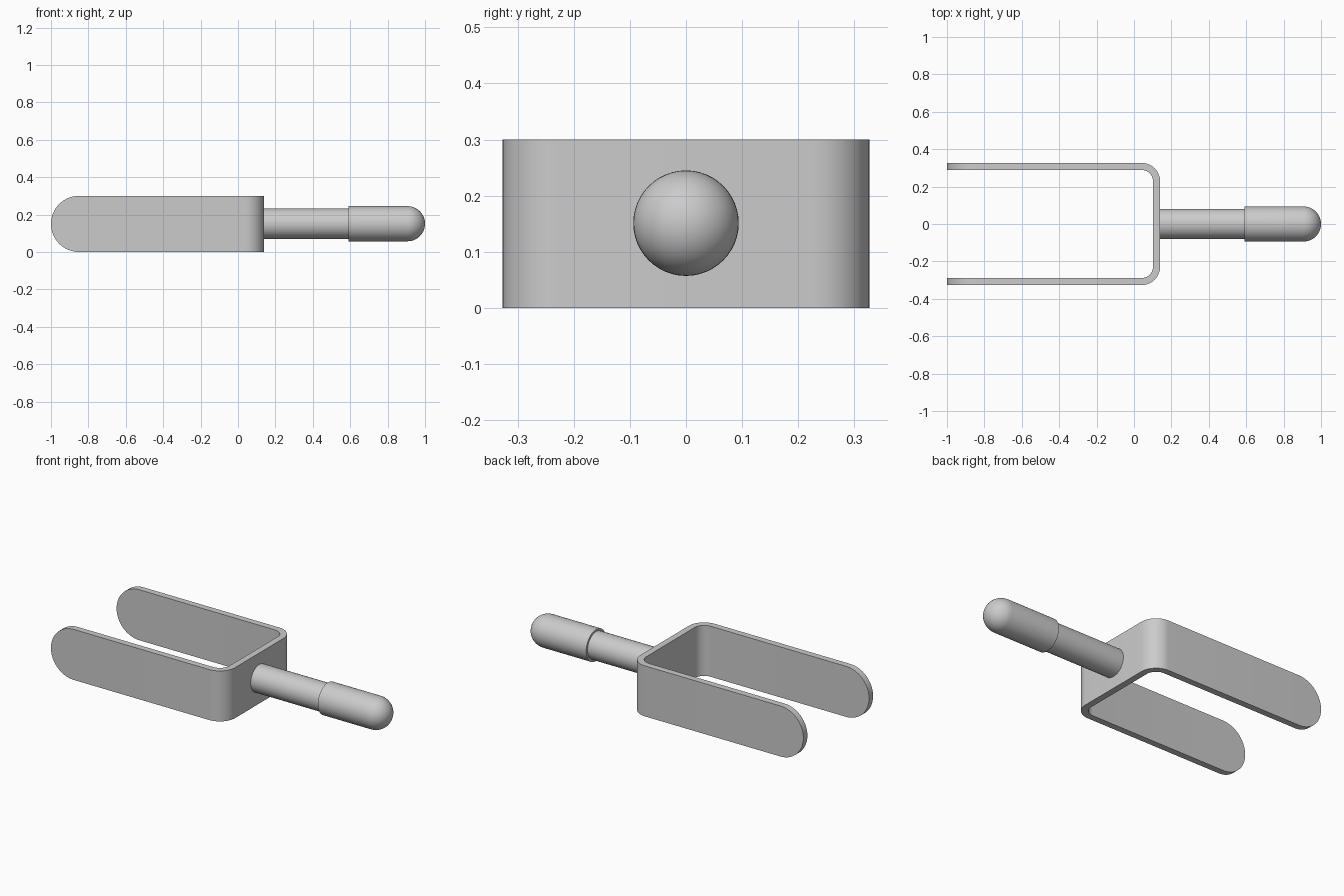
import bpy, bmesh
from math import sin, cos, pi, radians

if "Cube" in bpy.data.objects:
    bpy.data.objects.remove(bpy.data.objects["Cube"])

MID = 0.15          # half the band height
OUT, IN = 0.327, 0.289
CX, CY = 0.04, 0.227  # corner bend centre


def finish(bm, name):
    bmesh.ops.remove_doubles(bm, verts=bm.verts, dist=1e-5)
    bmesh.ops.recalc_face_normals(bm, faces=bm.faces)
    mesh = bpy.data.meshes.new(name)
    bm.to_mesh(mesh)
    bm.free()
    ob = bpy.data.objects.new(name, mesh)
    bpy.context.collection.objects.link(ob)
    bpy.ops.object.select_all(action='DESELECT')
    bpy.context.view_layer.objects.active = ob
    ob.select_set(True)
    bpy.ops.object.shade_smooth_by_angle(angle=radians(35))
    return ob


# Fork band: stations of (outer xy, inner xy, half height), round tine tip to centre
stations = []
N = 16
for i in range(N + 1):
    t = pi / 2 * i / N
    x = -1 + MID * (1 - cos(t))
    stations.append(((x, OUT), (x, IN), MID * sin(t)))
for i in range(13):
    a = pi / 2 * (1 - i / 12)
    ro, ri = OUT - CY, IN - CY
    stations.append(((CX + ro * cos(a), CY + ro * sin(a)),
                     (CX + ri * cos(a), CY + ri * sin(a)), MID))
stations += [((o[0], -o[1]), (n[0], -n[1]), h) for o, n, h in reversed(stations)]

bm = bmesh.new()
rings = []
for o, n, h in stations:
    rings.append([bm.verts.new((p[0], p[1], MID + s * h))
                  for p, s in ((o, -1), (o, 1), (n, 1), (n, -1))])
for a, b in zip(rings, rings[1:]):
    for k in range(4):
        j = (k + 1) % 4
        bm.faces.new((a[k], a[j], b[j], b[k]))
finish(bm, "fork_band")


# Round parts turned around the x axis
def turned(name, profile, z=0.151, seg=48):
    bm = bmesh.new()
    vs = [bm.verts.new((x, 0, z + r)) for x, r in profile]
    es = [bm.edges.new(p) for p in zip(vs, vs[1:])]
    bmesh.ops.spin(bm, geom=vs + es, cent=(0, 0, z), axis=(1, 0, 0),
                   angle=2 * pi, steps=seg, use_duplicate=False)
    return finish(bm, name)


turned("stem", [(0.12, 0), (0.12, 0.081), (0.62, 0.081), (0.62, 0)])
R = 0.094
dome = [(1 - R + R * sin(pi / 2 * i / 12), R * cos(pi / 2 * i / 12)) for i in range(12)]
turned("handle_grip", [(0.59, 0), (0.59, R)] + dome + [(1, 0)])
